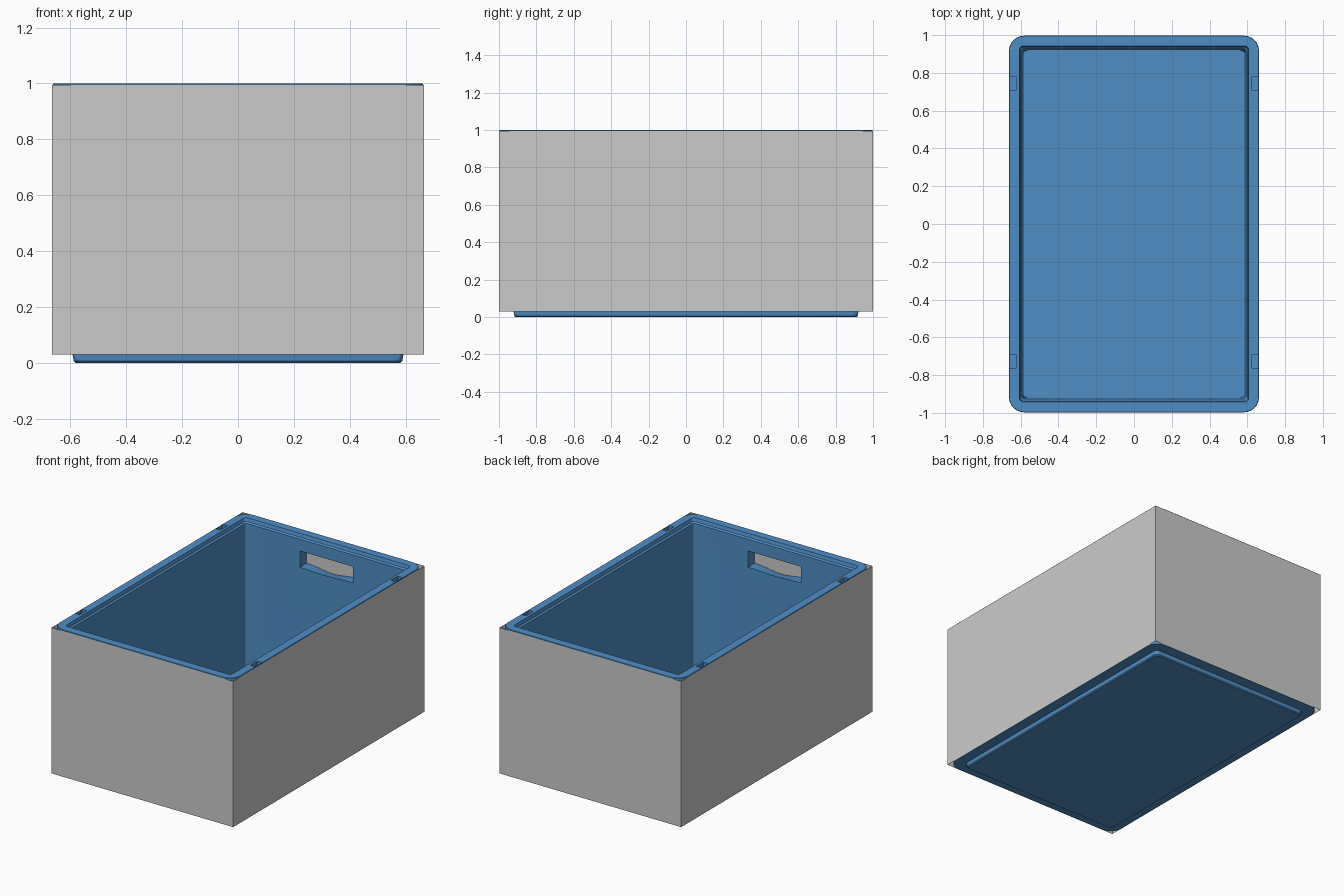
import bpy, bmesh, math

if "Cube" in bpy.data.objects:
    bpy.data.objects.remove(bpy.data.objects["Cube"])

blue = bpy.data.materials.new("crate_blue")
blue.diffuse_color = (0.08, 0.27, 0.56, 1)
blue.use_nodes = True
blue.node_tree.nodes["Principled BSDF"].inputs["Base Color"].default_value = blue.diffuse_color


def make_object(name, bm, material=None):
    bmesh.ops.recalc_face_normals(bm, faces=bm.faces[:])
    mesh = bpy.data.meshes.new(name)
    bm.to_mesh(mesh)
    bm.free()
    ob = bpy.data.objects.new(name, mesh)
    bpy.context.collection.objects.link(ob)
    if material:
        mesh.materials.append(material)
    return ob


def loft(name, rings, material=None):
    """Closed solid through a series of rings with equal point counts."""
    bm = bmesh.new()
    loops = [[bm.verts.new(p) for p in ring] for ring in rings]
    n = len(loops[0])
    for a, b in zip(loops, loops[1:]):
        for i in range(n):
            j = (i + 1) % n
            bm.faces.new((a[i], a[j], b[j], b[i]))
    bm.faces.new(loops[0])
    bm.faces.new(loops[-1])
    return make_object(name, bm, material)


def rounded_rect(hx, hy, r, z, steps=6):
    pts = []
    for k, (sx, sy) in enumerate([(1, 1), (-1, 1), (-1, -1), (1, -1)]):
        for i in range(steps + 1):
            a = math.radians(90 * (k + i / steps))
            pts.append((sx * (hx - r) + r * math.cos(a), sy * (hy - r) + r * math.sin(a), z))
    return pts


# Crate body: stacking foot, outer wall, rim, stepped lip, tapered inner wall, floor
sections = [
    (0.582, 0.912, 0.03, 0.0),
    (0.588, 0.918, 0.03, 0.006),
    (0.592, 0.922, 0.03, 0.03),
    (0.662, 0.997, 0.08, 0.03),
    (0.662, 0.997, 0.08, 0.998),
    (0.660, 0.995, 0.08, 1.0),
    (0.607, 0.942, 0.02, 1.0),
    (0.602, 0.937, 0.02, 0.978),
    (0.592, 0.927, 0.015, 0.97),
    (0.586, 0.920, 0.015, 0.02),
]
body = loft("crate_body", [rounded_rect(*s) for s in sections], blue)


# Handle openings in both end walls, with a dished outer lower edge
def handle_profile(y, dip):
    w, low, high, n = 0.195, 0.785, 0.892, 10
    pts = [(w, y, high), (-w, y, high)]
    for i in range(n + 1):
        t = i / n
        pts.append((-w + 2 * w * t, y, low - dip * math.sin(math.pi * t) ** 2))
    return pts


cutters = [loft("handle_cutter", [handle_profile(s * 0.89, 0), handle_profile(s * 1.02, 0.025)])
           for s in (-1, 1)]

# Shallow lid slots in the long rims
for sx in (-1, 1):
    for y in (-0.726, 0.744):
        cutters.append(loft("slot_cutter", [
            [(sx * 0.642 + dx * 0.018, y + dy * 0.036, z)
             for dx, dy in ((-1, -1), (1, -1), (1, 1), (-1, 1))]
            for z in (0.975, 1.05)]))

for c in cutters:
    c.hide_render = True
    mod = body.modifiers.new("cut", 'BOOLEAN')
    mod.operation = 'DIFFERENCE'
    mod.solver = 'EXACT'
    mod.object = c
bpy.context.view_layer.objects.active = body
body.select_set(True)
for m in list(body.modifiers):
    bpy.ops.object.modifier_apply(modifier=m.name)
for c in cutters:
    bpy.data.objects.remove(c)
bpy.ops.object.shade_smooth_by_angle(angle=math.radians(30))


# Flat grey panels covering the four outer sides
def panel(name, a, b):
    bm = bmesh.new()
    bm.faces.new([bm.verts.new(p) for p in (
        (*a, 0.03), (*b, 0.03), (*b, 0.995), (*a, 0.995))])
    make_object(name, bm)


X, Y = 0.665, 1.0
panel("front_panel", (-X, -Y), (X, -Y))
panel("right_panel", (X, -Y), (X, Y))
panel("back_panel", (X, Y), (-X, Y))
panel("left_panel", (-X, Y), (-X, -Y))
